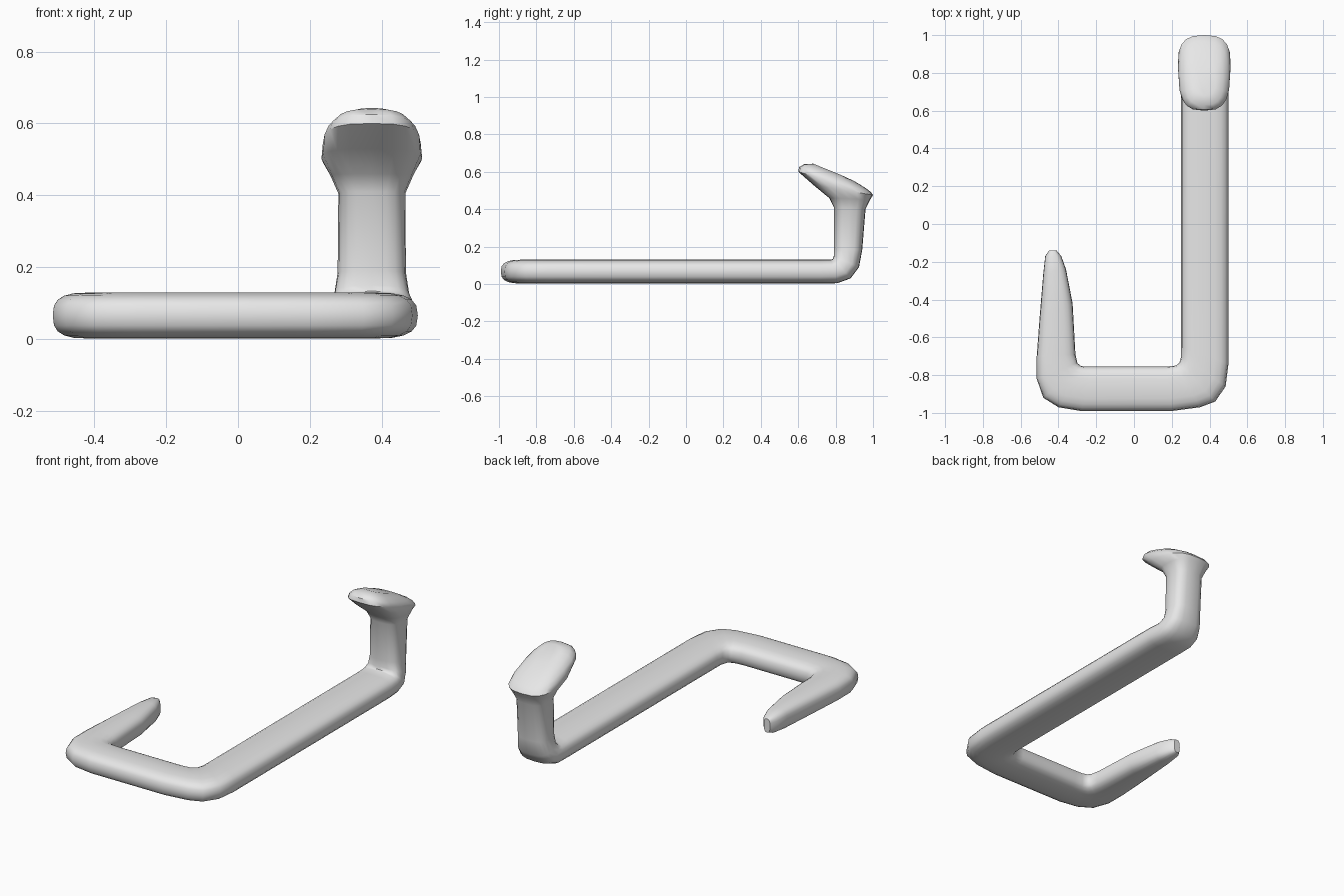
import bpy
import bmesh
from math import cos, sin, pi, copysign
from mathutils import Vector

SIDES = 20        # points around each cross-section
SQUARENESS = 0.7  # below 1 gives a boxier rounded section
MID = 0.066       # height of the centre line of the flat part

cube = bpy.data.objects.get("Cube")
if cube:
    bpy.data.objects.remove(cube)


def make_material(name, colour):
    mat = bpy.data.materials.new(name)
    mat.use_nodes = True
    mat.diffuse_color = colour
    mat.node_tree.nodes["Principled BSDF"].inputs["Base Color"].default_value = colour
    return mat


def soft(value):
    return copysign(abs(value) ** SQUARENESS, value)


def section(outer, inner, thick, start):
    """Rounded ring between an outer and an inner point, with a half thickness vector."""
    centre, reach = (outer + inner) / 2, (outer - inner) / 2
    angles = [start + 2 * pi * i / SIDES for i in range(SIDES)]
    return [centre + reach * soft(cos(a)) + thick * soft(sin(a)) for a in angles]


def loft(name, rings, mat):
    """Skin a row of rings into one closed solid."""
    bm = bmesh.new()
    loops = [[bm.verts.new(p) for p in ring] for ring in rings]
    for a, b in zip(loops, loops[1:]):
        for i in range(SIDES):
            j = (i + 1) % SIDES
            bm.faces.new((a[i], a[j], b[j], b[i]))
    bm.faces.new(loops[0])
    bm.faces.new(loops[-1])
    bmesh.ops.recalc_face_normals(bm, faces=bm.faces)
    mesh = bpy.data.meshes.new(name)
    bm.to_mesh(mesh)
    bm.free()
    mesh.materials.append(mat)
    obj = bpy.data.objects.new(name, mesh)
    bpy.context.collection.objects.link(obj)
    bpy.context.view_layer.objects.active = obj
    obj.select_set(True)
    bpy.ops.object.shade_smooth_by_angle(angle=pi / 4)
    obj.select_set(False)
    return obj


# Flat hook seen from above: outer x, y and inner x, y
flat_path = [
    (-.45, -.14, -.41, -.14),   # blunt tip
    (-.47, -.17, -.385, -.17),
    (-.48, -.26, -.36, -.24),
    (-.5, -.5, -.325, -.42),
    (-.515, -.7, -.31, -.69),
    (-.515, -.82, -.3, -.735),  # first bend
    (-.48, -.92, -.285, -.75),
    (-.4, -.97, -.26, -.755),
    (-.28, -.99, -.21, -.755),
    (.2, -.99, .17, -.755),     # second bend
    (.35, -.97, .22, -.75),
    (.43, -.94, .24, -.735),
    (.485, -.86, .25, -.7),
    (.5, -.74, .25, -.65),
    (.5, .72, .25, .72),        # long bar
]

# Upright and pad seen from the side: outer y, z, inner y, z and half width
upright_path = [
    (.81, .004, .775, .13, .122),   # elbow
    (.88, .03, .785, .134, .118),
    (.925, .09, .79, .15, .105),
    (.942, .18, .79, .19, .095),    # post
    (.96, .4, .79, .41, .093),
    (.985, .45, .765, .46, .115),   # flare under the pad
    (1, .475, .68, .53, .14),
    (.99, .49, .6, .6, .136),       # pad rim
    (.965, .51, .605, .625, .125),
    (.9, .55, .63, .64, .1),        # pad top
    (.83, .582, .68, .643, .06),
]

rings = []
for ox, oy, ix, iy in flat_path:
    outer, inner = Vector((ox, oy, MID)), Vector((ix, iy, MID))
    half_height = min(MID - .002, .03 + (outer - inner).length / 4)
    rings.append(section(outer, inner, Vector((0, 0, half_height)), 0))

for oy, oz, iy, iz, half_width in upright_path:
    outer, inner = Vector((.372, oy, oz)), Vector((.372, iy, iz))
    rings.append(section(outer, inner, Vector((half_width, 0, 0)), pi / 2))

grey = make_material("light grey", (.8, .8, .8, 1))
loft("bent_hook_bar", rings, grey)
